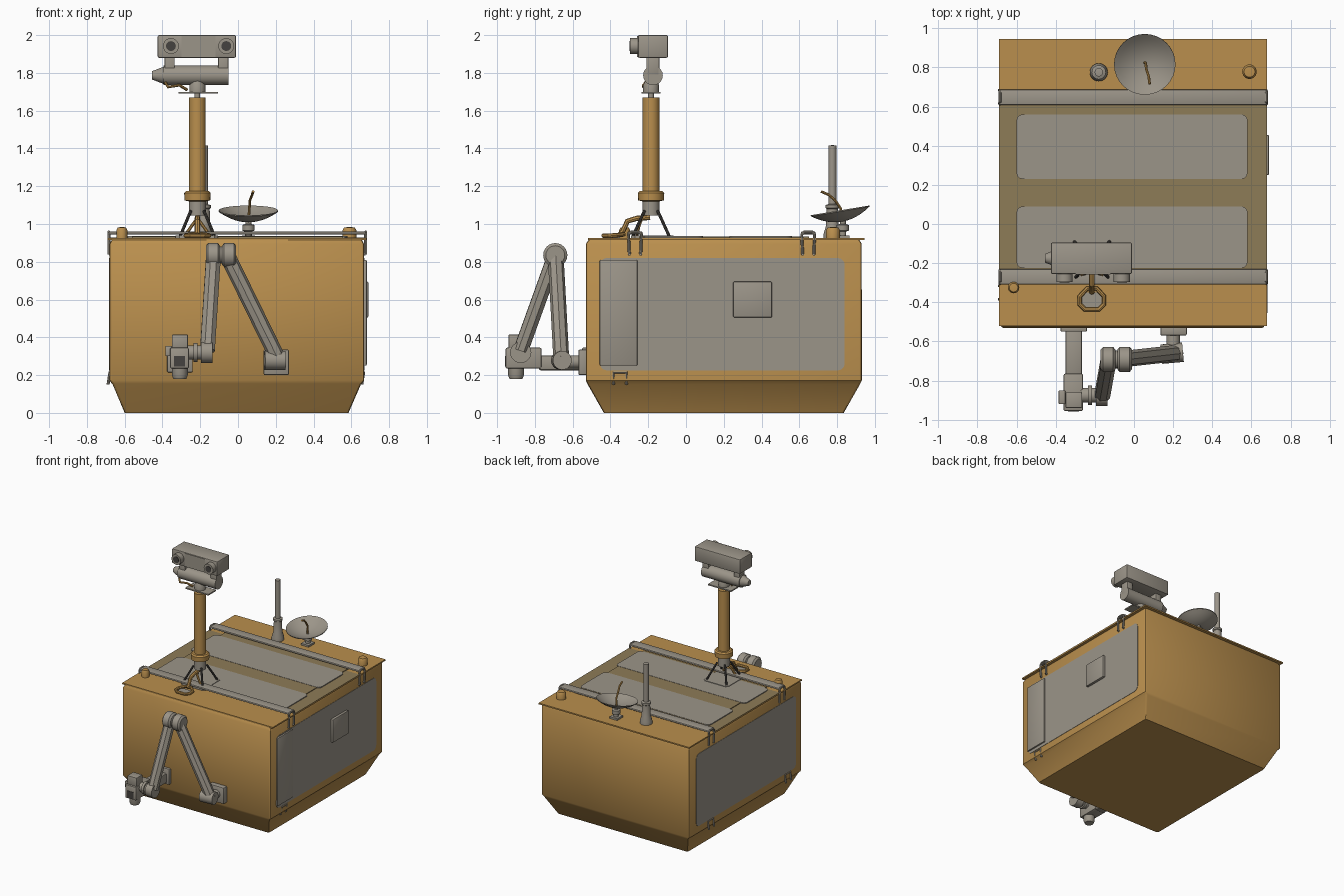
import bpy, bmesh, math
from mathutils import Vector, Matrix

if "Cube" in bpy.data.objects:
    bpy.data.objects.remove(bpy.data.objects["Cube"])


def material(name, rgb):
    m = bpy.data.materials.new(name)
    m.diffuse_color = (*rgb, 1)
    m.use_nodes = True
    m.node_tree.nodes["Principled BSDF"].inputs["Base Color"].default_value = m.diffuse_color
    return m


GOLD = material("gold foil", (0.49, 0.275, 0.075))
GREY = material("warm grey", (0.33, 0.30, 0.25))
TAN = material("dull tan", (0.27, 0.20, 0.095))
DARK = material("dark grey", (0.06, 0.055, 0.05))


def finish(name, bm, mat):
    bmesh.ops.recalc_face_normals(bm, faces=bm.faces)
    me = bpy.data.meshes.new(name)
    bm.to_mesh(me)
    bm.free()
    me.materials.append(mat)
    ob = bpy.data.objects.new(name, me)
    bpy.context.collection.objects.link(ob)
    return ob


def box(name, lo, hi, mat, r=0.0, axis=None, seg=2):
    """Box from corner to corner; bevels all edges, or only those along axis."""
    lo, hi = Vector(lo), Vector(hi)
    bm = bmesh.new()
    size = hi - lo
    bmesh.ops.create_cube(bm, size=1, matrix=Matrix.Translation((lo + hi) / 2)
                          @ Matrix.Diagonal((*size, 1)))
    if r:
        edges = [e for e in bm.edges if axis is None or
                 abs((e.verts[0].co - e.verts[1].co)[axis]) > 1e-6]
        bmesh.ops.bevel(bm, geom=edges, offset=r, segments=seg,
                        profile=0.5, affect='EDGES')
    return finish(name, bm, mat)


def lathe(name, profile, origin, mat, axis=(0, 0, 1), sides=24):
    """Turn a (radius, height) profile around an axis."""
    bm = bmesh.new()
    rings = []
    for rad, h in profile:
        if rad == 0:
            rings.append([bm.verts.new((0, 0, h))] * sides)
        else:
            rings.append([bm.verts.new((rad * math.cos(2 * math.pi * i / sides),
                                        rad * math.sin(2 * math.pi * i / sides), h))
                          for i in range(sides)])
    for a, b in zip(rings, rings[1:]):
        for i in range(sides):
            j = (i + 1) % sides
            vs = list(dict.fromkeys((a[i], a[j], b[j], b[i])))
            if len(vs) > 2:
                bm.faces.new(vs)
    rot = Vector((0, 0, 1)).rotation_difference(Vector(axis)).to_matrix().to_4x4()
    bm.transform(Matrix.Translation(origin) @ rot)
    return finish(name, bm, mat)


def cyl(name, a, b, r, mat, r2=None, sides=20):
    a, b = Vector(a), Vector(b)
    n = (b - a).length
    r2 = r if r2 is None else r2
    return lathe(name, [(0, 0), (r, 0), (r2, n), (0, n)], a, mat, b - a, sides)


def pipe(name, pts, r, mat, closed=False):
    cu = bpy.data.curves.new(name, 'CURVE')
    cu.dimensions = '3D'
    cu.bevel_depth = r
    cu.bevel_resolution = 2
    cu.use_fill_caps = True
    sp = cu.splines.new('POLY')
    sp.points.add(len(pts) - 1)
    for p, co in zip(sp.points, pts):
        p.co = (*co, 1)
    sp.use_cyclic_u = closed
    cu.materials.append(mat)
    ob = bpy.data.objects.new(name, cu)
    bpy.context.collection.objects.link(ob)
    return ob


# Hull: stacked rectangles, tapered belly
bm = bmesh.new()
rings = []
for z, x0, x1, y0, y1 in [(0, -.60, .585, -.435, .835), (.15, -.663, .65, -.52, .92),
                          (.17, -.68, .667, -.53, .93), (.895, -.68, .667, -.53, .93),
                          (.917, -.668, .655, -.515, .918)]:
    rings.append([bm.verts.new(c) for c in ((x0, y0, z), (x1, y0, z), (x1, y1, z), (x0, y1, z))])
for a, b in zip(rings, rings[1:]):
    for i in range(4):
        bm.faces.new((a[i], a[(i + 1) % 4], b[(i + 1) % 4], b[i]))
bm.faces.new(rings[0])
bm.faces.new(rings[-1])
up = [e for e in bm.edges if abs(e.verts[0].co.z - e.verts[1].co.z) > .01]
bmesh.ops.bevel(bm, geom=up, offset=.012, segments=2, profile=.5, affect='EDGES')
finish("hull", bm, GOLD)

# Lid with solar deck
box("lid", (-.69, -.52, .914), (.68, .945, .925), GOLD)
box("deck_strip", (-.69, -.23, .924), (.68, .61, .928), TAN)
box("deck_plate", (-.56, -.25, .926), (.555, .65, .934), TAN)
for name, y0, y1 in (("solar_panel_front", -.225, .09), ("solar_panel_back", .23, .56)):
    box(name, (-.6, y0, .929), (.58, y1, .936), GREY, .03, 2, 3)

# Side panels
box("side_panel_right", (.664, -.455, .225), (.670, .84, .82), GREY, .035, 0, 3)
box("side_panel_left", (-.683, -.455, .225), (-.677, .84, .82), GREY, .035, 0, 3)
box("side_door", (.664, -.457, .25), (.682, -.257, .81), GREY, .006)
box("side_hatch", (.664, .25, .505), (.69, .455, .695), GREY, .006)

# Straps over the lid, with hoops at their ends
for tag, y in (("front", -.27), ("back", .647)):
    box("strap_" + tag, (-.685, y - .039, .945), (.677, y + .039, .96), GREY, .005)
    for side, x in (("right", .676), ("left", -.684)):
        pipe(f"hoop_{tag}_{side}", [(x, y - .03, .84), (x, y - .034, .945), (x, y - .02, .958),
             (x, y + .02, .958), (x, y + .034, .945), (x, y + .03, .84)], .008, GREY)
        for dy in (-.03, .03):
            pipe(f"hoop_foot_{tag}_{side}", [(x, y + dy, .84), (x * .975, y + dy, .84)], .008, GREY)
for x, y in ((.665, -.35), (-.678, -.35), (-.678, .65)):
    pipe("lower_hoop", [(x - .01, y - .034, .15), (x, y - .034, .215), (x, y + .034, .215),
                        (x - .01, y + .034, .15)], .008, GREY)

# Lid beacons
for x, y, r in ((-.615, -.325, .029), (.59, .778, .037)):
    lathe("beacon", [(r, 0), (r, .045), (r * .75, .06), (0, .062)], (x, y, .922), GOLD)

# Mast with legs
MX, MY = -.215, -.185
box("mast_base", (-.33, -.29, .925), (-.105, -.065, .94), GREY, .02, 2, 1)
for sx in (-1, 1):
    for sy in (-1, 1):
        pipe("mast_leg", [(MX + sx * .09, MY + sy * .095, .938),
                          (MX + sx * .035, MY + sy * .035, 1.07)], .008, DARK)
cyl("mast_foot", (MX, MY, 1.045), (MX, MY, 1.13), .045, GREY)
lathe("mast_collar", [(.045, 1.12), (.068, 1.125), (.07, 1.165), (.06, 1.175), (.04, 1.176)],
      (MX, MY, 0), GOLD)
cyl("mast_tube", (MX, MY, 1.15), (MX, MY, 1.67), .044, GOLD, sides=28)
cyl("mast_neck", (MX, MY, 1.66), (MX, MY, 1.70), .015, GREY)

# Cable at mast foot
pipe("mast_cable", [(MX, -.19, 1.035), (MX, -.26, 1.03), (MX, -.31, 1.015), (MX, -.335, .96),
                    (MX, -.35, .945)], .014, GOLD)
pipe("cable_loop", [(MX - .025, -.33, .945), (MX - .062, -.37, .94), (MX - .062, -.41, .938),
                    (MX - .035, -.437, .938), (MX + .035, -.437, .938), (MX + .062, -.41, .938),
                    (MX + .062, -.37, .94), (MX + .025, -.33, .945)], .012, GOLD, True)
for s in (-1, 1):
    pipe("cable_branch", [(MX, -.235, 1.03), (MX + s * .03, -.25, .99), (MX + s * .065, -.26, .94)],
         .009, GOLD)
box("loop_plate", (MX - .05, -.425, .924), (MX + .05, -.35, .932), GREY)

# Camera head
box("head_plate", (-.315, -.235, 1.69), (-.105, -.135, 1.70), GREY)
lathe("head_pivot", [(.042, 0), (.042, .035), (.03, .06), (0, .06)], (MX, MY, 1.70), GREY)
cyl("tilt_drum", (-.395, -.175, 1.787), (-.05, -.175, 1.787), .052, GREY)
cyl("tilt_nose", (-.455, -.175, 1.787), (-.395, -.175, 1.787), .022, GREY, .045)
for x0, x1 in ((-.388, -.335), (-.105, -.05)):
    box("head_arm", (x0, -.21, 1.785), (x1, -.14, 1.9), GREY, .006)
box("camera_box", (-.425, -.255, 1.88), (-.01, -.095, 2.0), GREY, .008)
box("camera_window", (-.30, -.259, 1.885), (-.12, -.252, 1.995), GREY)
for x in (-.355, -.062):
    cyl("lens_barrel", (x, -.25, 1.942), (x, -.297, 1.942), .042, GREY)
    cyl("lens_glass", (x, -.294, 1.942), (x, -.3, 1.942), .026, DARK)
pipe("head_cable", [(-.385, -.215, 1.75), (-.37, -.225, 1.725), (-.31, -.225, 1.735),
                    (-.27, -.2, 1.71)], .008, GOLD)

# Rod antenna
lathe("rod_antenna", [(.046, .92), (.046, .95), (.034, .99), (.03, 1.08), (.036, 1.085),
                      (.036, 1.1), (.021, 1.105), (.021, 1.415), (0, 1.418)], (-.18, .775, 0), GREY)

# Dish antenna tilted forward
DC, DN = Vector((.055, .825, 1.012)), Vector((0, -.165, 1)).normalized()
bowl = [(.157 * i / 6, .055 * (i / 6) ** 2) for i in range(7)]
lathe("dish", bowl + [(r, h + .006) for r, h in reversed(bowl)], DC, GREY, DN, 32)
pipe("dish_feed", [DC, (.06, .82, 1.08), (.063, .79, 1.125), (.075, .755, 1.155),
                   (.08, .715, 1.172)], .007, GOLD)
box("dish_foot", (.02, .79, .92), (.09, .865, .94), GREY)
lathe("dish_stand", [(.018, .93), (.018, .96), (.032, .965), (.032, .995), (.016, 1.0),
                     (.016, 1.02)], (.055, .83, 0), GREY)

# Robot arm: shoulder, two links, elbow, wrist
box("shoulder_mount", (.135, -.57, .2), (.27, -.52, .335), GREY, .008)
cyl("shoulder_pin", (.2, -.56, .27), (.2, -.64, .27), .035, GREY)
cyl("shoulder_joint", (.14, -.665, .278), (.25, -.655, .278), .05, GREY)
cyl("upper_link", (.215, -.66, .28), (-.055, -.69, .83), .042, GREY, sides=8)
for x0, x1 in ((-.17, -.095), (-.085, -.01)):
    lathe("elbow_drum", [(0, 0), (.05, 0), (.064, .012), (.064, x1 - x0 - .012), (.05, x1 - x0),
                         (0, x1 - x0)], (x0, -.692, .835), GREY, (1, 0, 0))
cyl("elbow_axle", (-.12, -.692, .835), (-.05, -.692, .835), .045, GREY)
cyl("fore_link", (-.13, -.695, .83), (-.162, -.875, .33), .042, GREY, sides=8)
cyl("wrist_joint", (-.195, -.875, .32), (-.135, -.875, .32), .056, GREY)
cyl("wrist_axle", (-.27, -.875, .32), (-.19, -.875, .32), .038, GREY)
cyl("wrist_ring", (-.235, -.875, .32), (-.215, -.875, .32), .05, GREY)

# Tool turret and its docking beam
box("turret_body", (-.36, -.955, .235), (-.26, -.765, .345), GREY, .008)
box("turret_cap", (-.35, -.94, .34), (-.265, -.86, .415), GREY, .006)
box("turret_side", (-.385, -.92, .3), (-.35, -.85, .355), GREY, .005)
lathe("turret_drill", [(.042, .26), (.042, .2), (.034, .18), (0, .18)], (-.308, -.9, 0), GREY)
box("turret_opening", (-.338, -.958, .245), (-.28, -.953, .3), DARK)
box("docking_beam", (-.35, -.78, .225), (-.265, -.52, .305), GREY, .012)
box("docking_flange", (-.375, -.55, .215), (-.24, -.52, .345), GREY, .006)

# Convert pipes to meshes and smooth
bpy.ops.object.select_all(action='SELECT')
bpy.context.view_layer.objects.active = bpy.data.objects["hull"]
bpy.ops.object.convert(target='MESH')
bpy.ops.object.select_all(action='SELECT')
bpy.context.view_layer.objects.active = bpy.data.objects["hull"]
bpy.ops.object.shade_smooth_by_angle(angle=math.radians(35))
